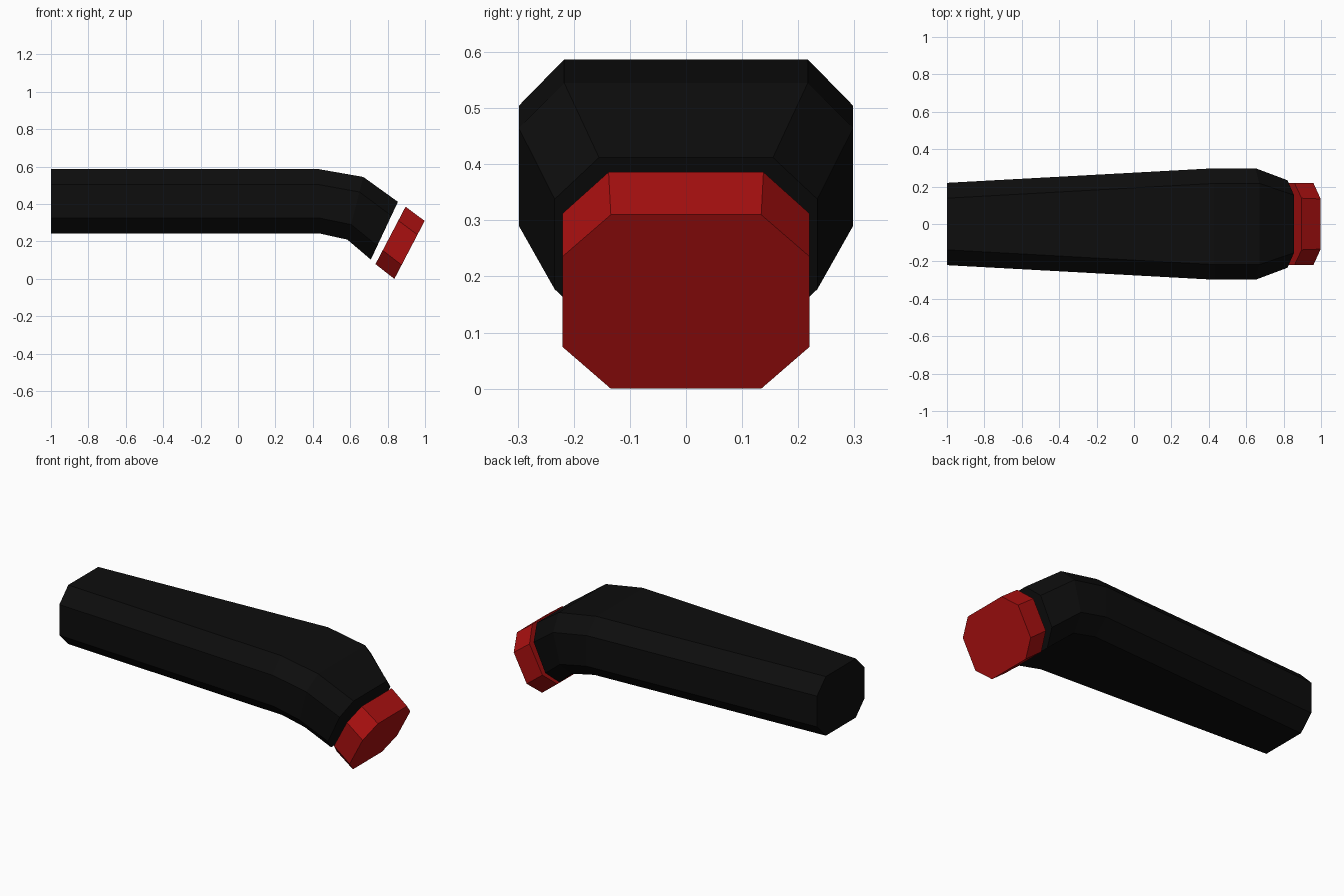
import bpy, bmesh
from mathutils import Vector

if "Cube" in bpy.data.objects:
    bpy.data.objects.remove(bpy.data.objects["Cube"])


def material(name, color):
    m = bpy.data.materials.new(name)
    m.diffuse_color = color
    m.use_nodes = True
    m.node_tree.nodes["Principled BSDF"].inputs["Base Color"].default_value = m.diffuse_color
    return m


def octagon(top, bottom, half_width, flat, cut=0.24):
    """Chamfered rectangle between a top and a bottom point in the xz plane."""
    t, b = Vector((top[0], 0, top[1])), Vector((bottom[0], 0, bottom[1]))
    side = [(flat, 0), (half_width, cut), (half_width, 1 - cut), (flat, 1)]
    ring = side + [(-y, f) for y, f in reversed(side)]
    return [t.lerp(b, f) + Vector((0, y, 0)) for y, f in ring]


def loft(name, sections, mat):
    bm = bmesh.new()
    rings = [[bm.verts.new(p) for p in octagon(*s)] for s in sections]
    for a, b in zip(rings, rings[1:]):
        for i in range(8):
            j = (i + 1) % 8
            bm.faces.new((a[i], a[j], b[j], b[i]))
    bm.faces.new(rings[0])
    bm.faces.new(rings[-1])
    bmesh.ops.recalc_face_normals(bm, faces=bm.faces)
    mesh = bpy.data.meshes.new(name)
    bm.to_mesh(mesh)
    bm.free()
    mesh.materials.append(mat)
    ob = bpy.data.objects.new(name, mesh)
    bpy.context.collection.objects.link(ob)
    return ob


black = material("black", (0.004, 0.004, 0.004, 1))
red = material("red", (0.4, 0.005, 0.005, 1))

# Tapered handle with a downward bend: top, bottom, half width, flat half width
loft("handle", [
    ((-1.0, 0.587), (-1.0, 0.242), 0.22, 0.138),
    ((0.43, 0.587), (0.44, 0.242), 0.298, 0.217),
    ((0.67, 0.545), (0.585, 0.21), 0.298, 0.217),
    ((0.855, 0.412), (0.71, 0.103), 0.234, 0.155),
], black)

# Separate end cap, tilted with the bend
loft("end_cap", [
    ((0.896, 0.386), (0.735, 0.079), 0.22, 0.138),
    ((0.998, 0.31), (0.836, 0.0), 0.22, 0.134),
], red)
